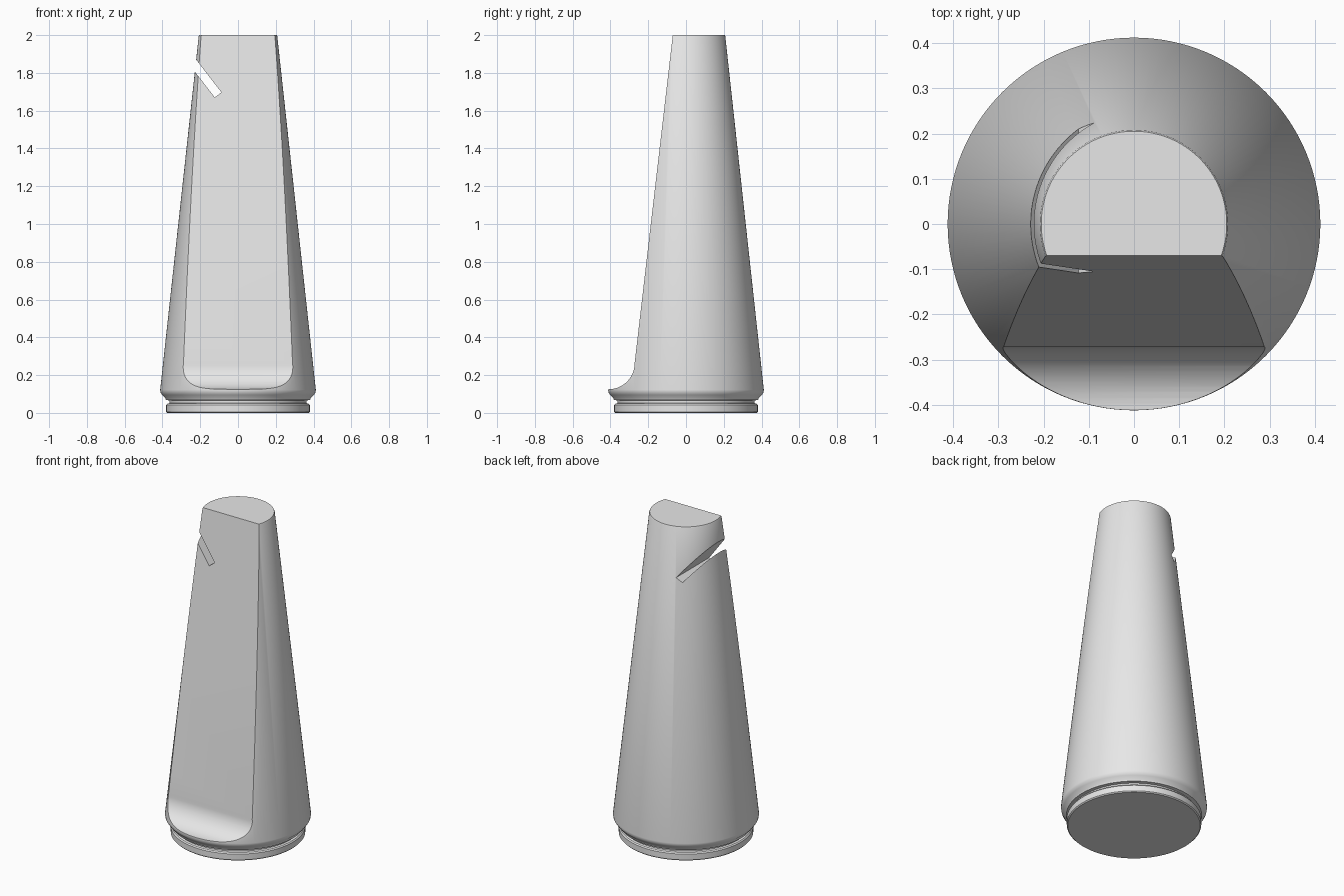
import bpy, bmesh, math

if "Cube" in bpy.data.objects:
    bpy.data.objects.remove(bpy.data.objects["Cube"])

grey = bpy.data.materials.new("light grey")
grey.diffuse_color = (0.8, 0.8, 0.8, 1)
grey.use_nodes = True
grey.node_tree.nodes["Principled BSDF"].inputs["Base Color"].default_value = grey.diffuse_color


def make_object(name, bm):
    bmesh.ops.recalc_face_normals(bm, faces=bm.faces)
    me = bpy.data.meshes.new(name)
    bm.to_mesh(me)
    bm.free()
    ob = bpy.data.objects.new(name, me)
    bpy.context.collection.objects.link(ob)
    me.materials.append(grey)
    return ob


def lathe(name, profile, n=128):
    """Closed turned solid from (radius, z) points."""
    bm = bmesh.new()
    rings = [[bm.verts.new((r * math.cos(2 * math.pi * i / n),
                            r * math.sin(2 * math.pi * i / n), z))
              for i in range(n)] for r, z in profile]
    for a, b in zip(rings, rings[1:]):
        for i in range(n):
            j = (i + 1) % n
            bm.faces.new((a[i], a[j], b[j], b[i]))
    bm.faces.new(rings[0][::-1])
    bm.faces.new(rings[-1])
    return make_object(name, bm)


def prism(name, outline, place, half):
    """Extrude a 2D outline; place(u, v, w) maps it into space."""
    bm = bmesh.new()
    a, b = [[bm.verts.new(place(u, v, w)) for u, v in outline]
            for w in (-half, half)]
    bm.faces.new(a)
    bm.faces.new(b[::-1])
    for i in range(len(a)):
        j = (i + 1) % len(a)
        bm.faces.new((a[i], a[j], b[j], b[i]))
    ob = make_object(name, bm)
    ob.hide_render = True
    return ob


# Tapered body with grooved foot
body = lathe("tapered_body", [
    (0.374, 0), (0.38, 0.006), (0.38, 0.042), (0.374, 0.049), (0.362, 0.052),
    (0.362, 0.066), (0.382, 0.068), (0.385, 0.078), (0.402, 0.095),
    (0.411, 0.11), (0.412, 0.122), (0.208, 1.994), (0.205, 2.0)])

# Sloping front flat ending in a concave fillet above the foot
flat = [(-0.7, 0.125)]
for k in range(17):
    t = -math.pi / 2 + math.pi / 2 * k / 16
    flat.append((-0.41 + 0.138 * math.cos(t), 0.263 + 0.138 * math.sin(t)))
flat += [(-0.0583, 2.1), (-0.7, 2.1)]
front_cutter = prism("front_cutter", flat, lambda u, v, w: (w, u, v), 0.6)

# Slanted slot near the top, running front to back
slot = [(-0.088, 1.697), (-0.123, 1.67), (-0.306, 1.907), (-0.271, 1.934)]
slot_cutter = prism("slot_cutter", slot, lambda u, v, w: (u, w, v), 0.6)

bpy.context.view_layer.objects.active = body
for cutter in (front_cutter, slot_cutter):
    mod = body.modifiers.new("cut", 'BOOLEAN')
    mod.operation = 'DIFFERENCE'
    mod.solver = 'EXACT'
    mod.object = cutter
    bpy.ops.object.modifier_apply(modifier=mod.name)
    bpy.data.objects.remove(cutter)

bpy.ops.object.select_all(action='DESELECT')
body.select_set(True)
bpy.ops.object.shade_smooth_by_angle(angle=math.radians(30))
